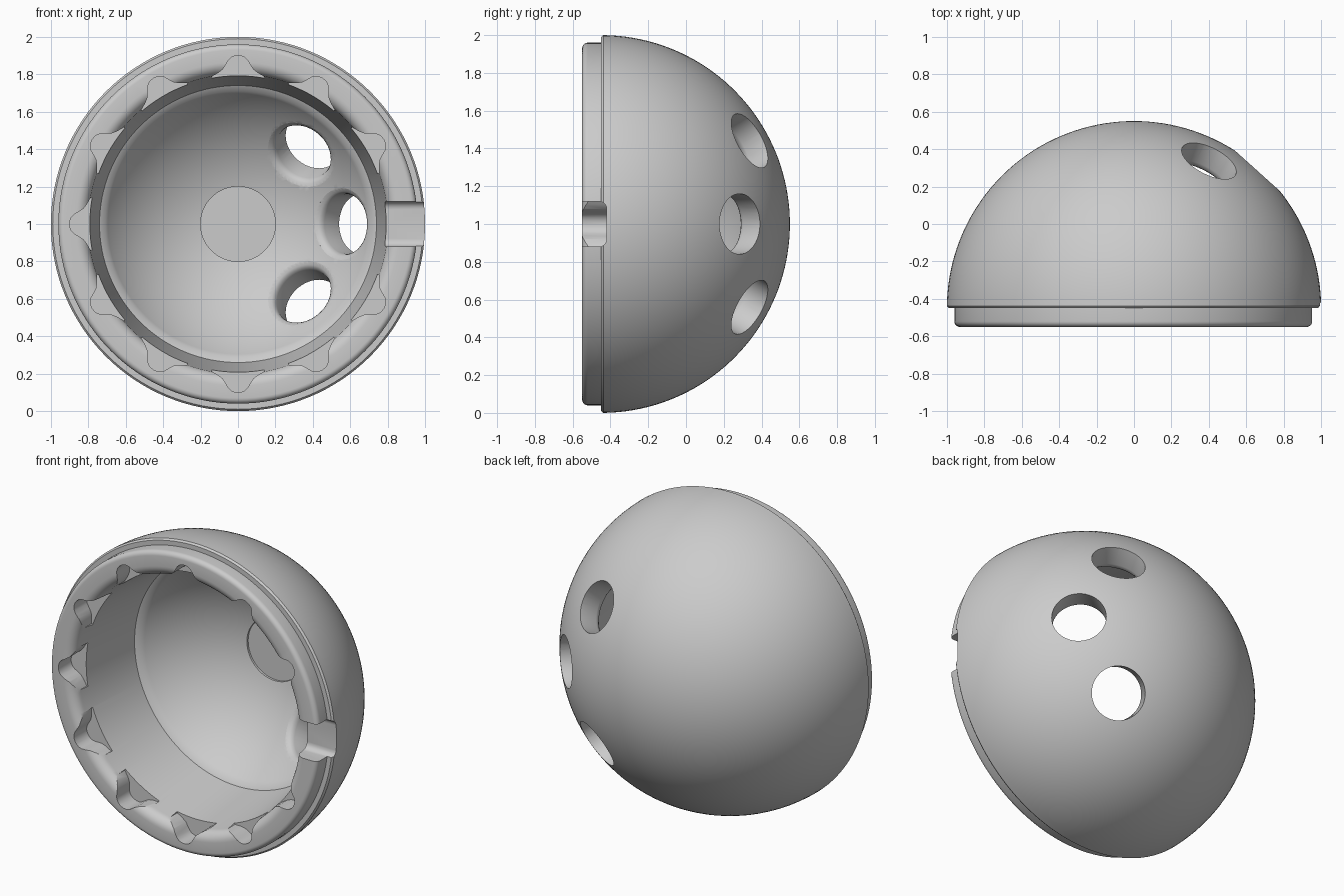
import bpy
import bmesh
from math import sin, cos, pi, radians, asin
from mathutils import Matrix, Vector

cube = bpy.data.objects.get("Cube")
if cube:
    bpy.data.objects.remove(cube, do_unlink=True)

grey = bpy.data.materials.new("plain_grey")
grey.use_nodes = True
grey.diffuse_color = (0.6, 0.6, 0.6, 1)
grey.node_tree.nodes["Principled BSDF"].inputs["Base Color"].default_value = (0.6, 0.6, 0.6, 1)

FRONT = -0.55      # face of the rim
SHOULDER = -0.45   # centre plane of the dome
FLOOR = -0.42      # depth of slot and notches
OUTER, INNER = 1.0, 0.85
CENTRE = Vector((0, SHOULDER, 1))


def arc(cx, cy, radius, start, end, steps):
    """Points on an arc, angles in radians."""
    return [(cx + radius * cos(start + (end - start) * i / steps),
             cy + radius * sin(start + (end - start) * i / steps)) for i in range(steps + 1)]


def make_object(name, bm):
    bmesh.ops.remove_doubles(bm, verts=bm.verts, dist=1e-5)
    bmesh.ops.recalc_face_normals(bm, faces=bm.faces)
    mesh = bpy.data.meshes.new(name)
    bm.to_mesh(mesh)
    bm.free()
    mesh.materials.append(grey)
    obj = bpy.data.objects.new(name, mesh)
    bpy.context.collection.objects.link(obj)
    return obj


def lathe(name, profile, segments, matrix):
    """Spin (radius, height) points round local z, then place."""
    bm = bmesh.new()
    verts = [bm.verts.new((r, 0, h)) for r, h in profile]
    edges = [bm.edges.new(pair) for pair in zip(verts, verts[1:])]
    bmesh.ops.spin(bm, geom=verts + edges, cent=(0, 0, 0), axis=(0, 0, 1),
                   angle=2 * pi, steps=segments)
    bm.transform(matrix)
    return make_object(name, bm)


def prism(name, points, depth, matrix):
    """Extrude a flat outline along local z, then place."""
    bm = bmesh.new()
    face = bm.faces.new([bm.verts.new((x, y, 0)) for x, y in points])
    out = bmesh.ops.extrude_face_region(bm, geom=[face])
    moved = [v for v in out["geom"] if isinstance(v, bmesh.types.BMVert)]
    bmesh.ops.translate(bm, verts=moved, vec=(0, 0, depth))
    bm.transform(matrix)
    return make_object(name, bm)


def cut(target, cutter):
    mod = target.modifiers.new("cut", 'BOOLEAN')
    mod.operation = 'DIFFERENCE'
    mod.solver = 'EXACT'
    mod.object = cutter
    cutter.hide_render = True
    bpy.context.view_layer.objects.active = target
    bpy.ops.object.modifier_apply(modifier=mod.name)
    bpy.data.objects.remove(cutter, do_unlink=True)


# Dome shell: outside of the dome, stepped lip, tapered bore, inner dome, flat disc
profile = arc(0, SHOULDER, OUTER, pi / 2, 0.012, 40)
profile[0] = (0, SHOULDER + OUTER)
profile += [(0.99, SHOULDER), (0.96, SHOULDER)]
profile += arc(0.93, FRONT + 0.03, 0.03, 0, -pi / 2, 6)
profile += arc(0.865, FRONT + 0.065, 0.065, -pi / 2, -pi, 8)
profile += [(0.74, 0.0), (0.71, 0.017)]
start, end = asin(0.71 / INNER), asin(0.2 / INNER)
profile += arc(0, SHOULDER, INNER, pi / 2 - start, pi / 2 - end, 24)[1:]
profile += [(0.2, 0.39), (0, 0.39)]
along_y = Matrix.Translation((0, 0, 1)) @ Matrix.Rotation(-pi / 2, 4, 'X')
shell = lathe("dome_shell", profile, 128, along_y)

# Three round holes pointing at the dome centre, eased on the inside
for direction in ((0.4, 0.785, 0.44), (0.66, 0.735, 0), (0.4, 0.785, -0.44)):
    turn = Vector(direction).to_track_quat('Z', 'Y').to_matrix().to_4x4()
    hole = [(0, 0.8), (0.192, 0.8), (0.192, 0.828), (0.175, 0.838),
            (0.165, 0.85), (0.16, 0.87), (0.16, 1.1), (0, 1.1)]
    cut(shell, lathe("hole_cutter", hole, 48, Matrix.Translation(CENTRE) @ turn))

# Bell-shaped notches round the bore, skipping the slot position
half = [(0.15, 0.7), (0.14, 0.788), (0.105, 0.808), (0.08, 0.828), (0.065, 0.852),
        (0.052, 0.875), (0.037, 0.89), (0.018, 0.898)]
bell = half + [(0, 0.9)] + [(-x, y) for x, y in reversed(half)]
to_front = Matrix.Translation((0, FLOOR, 1)) @ Matrix.Rotation(pi / 2, 4, 'X')
for i in range(1, 12):
    turn = Matrix.Rotation(radians(30 * i - 90), 4, 'Z')
    cut(shell, prism("notch_cutter", bell, 0.3, to_front @ turn))

# Key slot through the left of the rim, with rounded inner corners
side = arc(0.08, FLOOR - 0.04, 0.04, 0, pi / 2, 6)
slot = [(0.12, -0.7)] + side + [(-z, y) for z, y in reversed(side)] + [(-0.12, -0.7)]
to_side = Matrix(((0, 0, 1, 0.7), (0, 1, 0, 0), (1, 0, 0, 1), (0, 0, 0, 1)))
cut(shell, prism("slot_cutter", slot, 0.5, to_side))

# Smooth shading with crisp edges
bpy.ops.object.select_all(action='DESELECT')
shell.select_set(True)
bpy.context.view_layer.objects.active = shell
bpy.ops.object.shade_smooth_by_angle(angle=radians(30))
